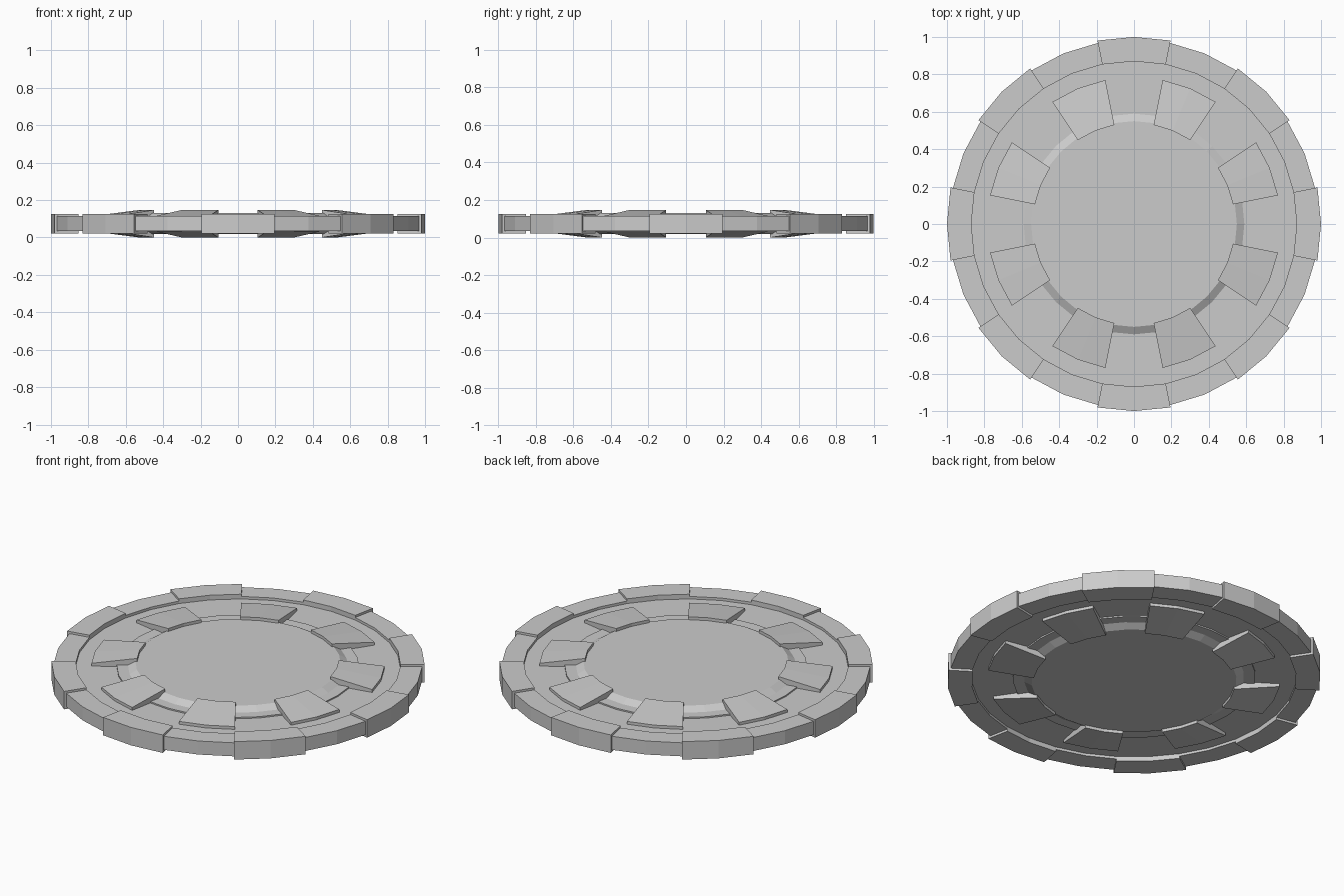
import bpy, bmesh, math

if "Cube" in bpy.data.objects:
    bpy.data.objects.remove(bpy.data.objects["Cube"])

MID = 0.0735                 # height of the symmetry plane
STEP = math.tau / 32         # one facet of the 32-sided outline

gray = bpy.data.materials.new("plain gray")
gray.diffuse_color = (0.6, 0.6, 0.6, 1)
gray.use_nodes = True
gray.node_tree.nodes["Principled BSDF"].inputs["Base Color"].default_value = gray.diffuse_color


def finish(name, bm):
    bmesh.ops.recalc_face_normals(bm, faces=bm.faces[:])
    me = bpy.data.meshes.new(name)
    bm.to_mesh(me)
    bm.free()
    me.materials.append(gray)
    ob = bpy.data.objects.new(name, me)
    bpy.context.collection.objects.link(ob)
    return ob


def point(bm, r, k, z):
    return bm.verts.new((r * math.cos(k * STEP), r * math.sin(k * STEP), MID + z))


def sectors(name, profile, starts):
    """Two-facet ring blocks with the given closed (r, z) cross-section."""
    bm = bmesh.new()
    n = len(profile)
    for s in starts:
        rows = [[point(bm, r, s + i, z) for r, z in profile] for i in range(3)]
        for a, b in zip(rows, rows[1:]):
            for j in range(n):
                bm.faces.new((a[j], a[(j + 1) % n], b[(j + 1) % n], b[j]))
        bm.faces.new(rows[0])
        bm.faces.new(rows[-1])
    return finish(name, bm)


# Central body: raised middle, sloped shoulder, thin step, recessed disc
half = [(0.55, 0.056), (0.59, 0.033), (0.65, 0.033), (0.65, 0.025), (0.872, 0.025)]
profile = half + [(r, -z) for r, z in reversed(half)]
bm = bmesh.new()
rings = [[point(bm, r, k, z) for k in range(32)] for r, z in profile]
for a, b in zip(rings, rings[1:]):
    for k in range(32):
        bm.faces.new((a[k], a[(k + 1) % 32], b[(k + 1) % 32], b[k]))
bm.faces.new(rings[0])
bm.faces.new(rings[-1])
finish("chip_body", bm)

# Rim: alternating thick and thin blocks
tall = range(-1, 31, 4)
low = range(1, 33, 4)
sectors("rim_thick_blocks", [(0.87, -0.053), (1.0, -0.053), (1.0, 0.053), (0.87, 0.053)], tall)
sectors("rim_thin_blocks", [(0.87, -0.04), (0.987, -0.04), (0.987, 0.04), (0.87, 0.04)], low)

# Tilted plates around the middle, on both faces
for side, label in ((1, "top"), (-1, "bottom")):
    wedge = [(0.54, 0.05), (0.54, 0.0735), (0.785, 0.042), (0.785, 0.02), (0.57, 0.02)]
    sectors(label + "_tilted_plates", [(r, z * side) for r, z in wedge], low)
